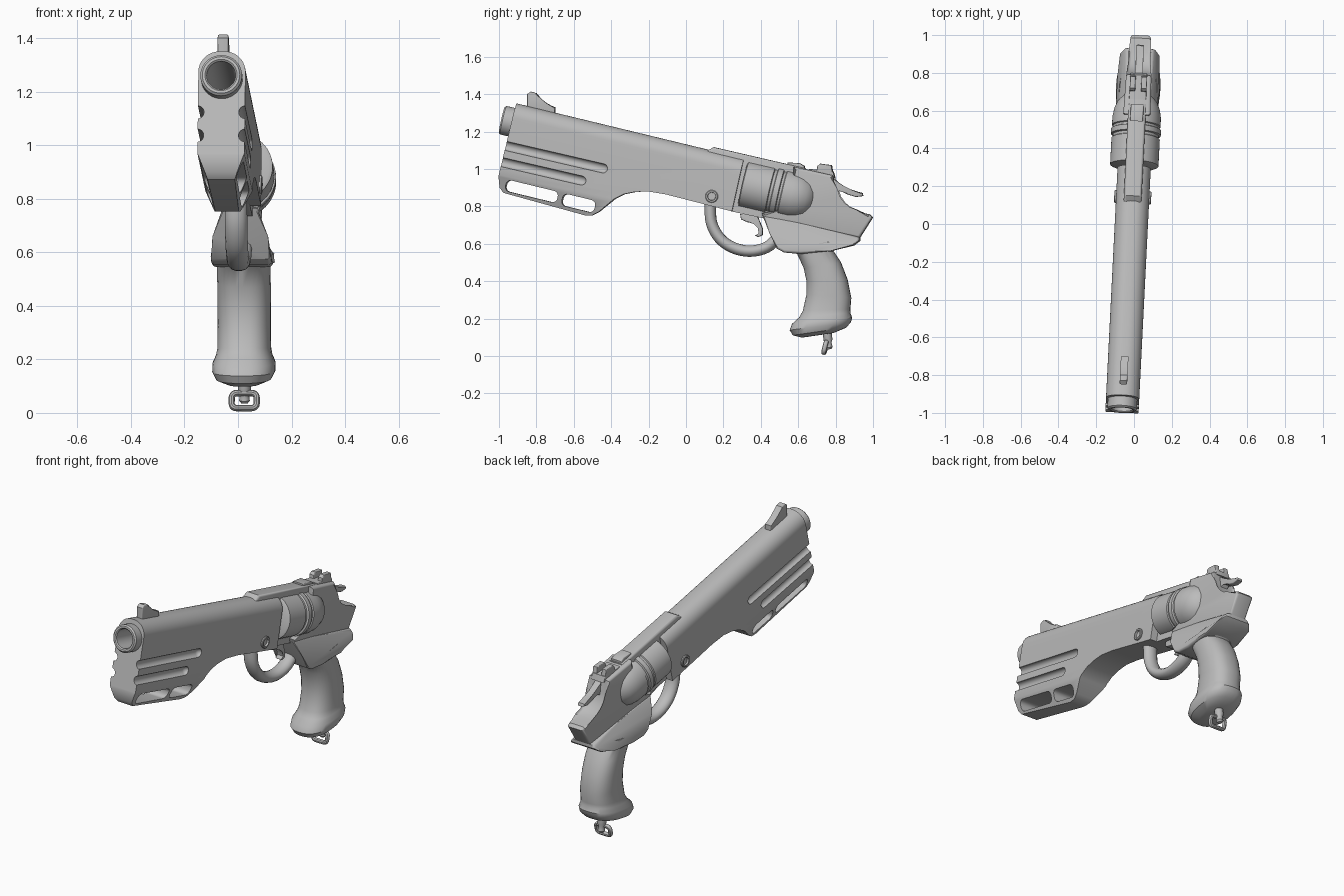
import bpy, bmesh, math
from mathutils import Vector, Matrix

if "Cube" in bpy.data.objects:
    bpy.data.objects.remove(bpy.data.objects["Cube"])

PITCH = math.radians(13)
AXIS = Vector((0, math.cos(PITCH), -math.sin(PITCH)))   # barrel direction, muzzle to rear
steel = bpy.data.materials.new("grey_steel")
steel.diffuse_color = (0.5, 0.5, 0.5, 1)
steel.use_nodes = True
steel.node_tree.nodes["Principled BSDF"].inputs["Base Color"].default_value = steel.diffuse_color
parts = []


def make(name, bm, keep=True):
    bmesh.ops.recalc_face_normals(bm, faces=bm.faces)
    me = bpy.data.meshes.new(name)
    bm.to_mesh(me)
    bm.free()
    ob = bpy.data.objects.new(name, me)
    bpy.context.collection.objects.link(ob)
    if keep:
        me.materials.append(steel)
        parts.append(ob)
    return ob


def prism_bm(pts, half):
    """Side profile (y, z) extruded across x; half may vary over the profile."""
    h = half if callable(half) else (lambda y, z: half)
    bm = bmesh.new()
    a = [bm.verts.new((-h(y, z), y, z)) for y, z in pts]
    b = [bm.verts.new((h(y, z), y, z)) for y, z in pts]
    bm.faces.new(a)
    bm.faces.new(b[::-1])
    for i in range(len(pts)):
        j = (i + 1) % len(pts)
        bm.faces.new((a[i], b[i], b[j], a[j]))
    return bm


def prism(name, pts, half, bevel=0.0, keep=True):
    bm = prism_bm(pts, half)
    if bevel:
        rim = [e for e in bm.edges if e.verts[0].co.x * e.verts[1].co.x > 0]
        bmesh.ops.bevel(bm, geom=rim, offset=bevel, segments=3, profile=0.5,
                        affect='EDGES', clamp_overlap=True)
    return make(name, bm, keep)


def skin(name, rings, closed=False, keep=True):
    """Join matching rings of points into one surface."""
    bm = bmesh.new()
    vs = [[bm.verts.new(p) for p in r] for r in rings]
    n = len(vs[0])
    for k in range(len(vs) if closed else len(vs) - 1):
        r, s = vs[k], vs[(k + 1) % len(vs)]
        for i in range(n):
            bm.faces.new((r[i], r[(i + 1) % n], s[(i + 1) % n], s[i]))
    if not closed:
        bm.faces.new(vs[0])
        bm.faces.new(vs[-1][::-1])
    return make(name, bm, keep)


def lathe(name, origin, axis, prof, closed=False, keep=True, n=40):
    """Revolve (distance, radius) pairs around an axis."""
    u = axis.orthogonal().normalized()
    v = axis.cross(u)
    rings = [[Vector(origin) + axis * t + (u * math.cos(a) + v * math.sin(a)) * max(r, 0.001)
              for a in [math.tau * i / n for i in range(n)]] for t, r in prof]
    return skin(name, rings, closed, keep)


def tube(name, path, normal, wide, thick, closed=False, n=14):
    """Oval bar along a planar path."""
    rings = []
    for i, p in enumerate(path):
        if closed:
            t = path[(i + 1) % len(path)] - path[i - 1]
        else:
            t = path[min(i + 1, len(path) - 1)] - path[max(i - 1, 0)]
        b = normal.cross(t.normalized())
        rings.append([p + normal * wide * math.cos(a) + b * thick * math.sin(a)
                      for a in [math.tau * k / n for k in range(n)]])
    return skin(name, rings, closed)


def rounded_rect(cu, cv, w, h, r, tilt=0.0):
    out = []
    for k, (sx, sy) in enumerate(((1, 1), (-1, 1), (-1, -1), (1, -1))):
        for s in range(6):
            a = math.pi / 2 * (k + s / 5)
            u = sx * (w / 2 - r) + r * math.cos(a)
            v = sy * (h / 2 - r) + r * math.sin(a)
            out.append((cu + u * math.cos(tilt) - v * math.sin(tilt),
                        cv + u * math.sin(tilt) + v * math.cos(tilt)))
    return out


# Barrel shroud: rounded top, lug tapering below
bm = prism_bm([(-.906, 1.35), (-1, .96), (-.995, .90), (-.975, .872), (-.54, .752), (-.50, .752),
               (-.465, .77), (-.38, .84), (-.33, .865), (-.27, .877), (-.2, .88), (-.1, .863),
               (.25, .773), (.313, 1.056)], .088)
top = [e for e in bm.edges if abs(e.verts[0].co.x - e.verts[1].co.x) < .01
       and min(v.co.z for v in e.verts) > 1.0 and e.calc_length() > 1]
bmesh.ops.bevel(bm, geom=top, offset=.078, segments=9, profile=0.5, affect='EDGES')
lug_z = lambda y: .97 - .235 * (y + 1)
bmesh.ops.bisect_plane(bm, geom=bm.verts[:] + bm.edges[:] + bm.faces[:],
                       plane_co=(0, -1, .97), plane_no=(0, .235, 1))
for v in bm.verts:
    d = lug_z(v.co.y) - v.co.z
    if d > 0.002:
        v.co.x *= 1 - .5 * min(1, d / .11)
barrel = make("barrel_shroud", bm)

# Cutters: bore, side grooves and lug slots
bore_at = Vector((0, -.955, 1.255))
cutters = [lathe("bore_cutter", bore_at, AXIS, [(-.1, .054), (.6, .054)], keep=False)]
for side in (-1, 1):
    for y, z in ((-.44, 1.003), (-.555, .938)):
        prof = [(-.8, .025), (0, .025), (.012, .022), (.021, .013), (.025, 0)]
        cutters.append(lathe("groove_cutter", (side * .09, y, z), AXIS, prof, keep=False, n=20))
for y, z, w, h in ((-.823, .88, .285, .062), (-.572, .817, .18, .066)):
    cutters.append(prism("slot_cutter", rounded_rect(y, z, w, h, .026, -PITCH - .01), .3, keep=False))
for c in cutters:
    m = barrel.modifiers.new("cut", 'BOOLEAN')
    m.operation, m.object, m.solver = 'DIFFERENCE', c, 'EXACT'
    c.hide_render = True
dg = bpy.context.evaluated_depsgraph_get()
cut_mesh = bpy.data.meshes.new_from_object(barrel.evaluated_get(dg))
barrel.modifiers.clear()
barrel.data = cut_mesh
for c in cutters:
    bpy.data.objects.remove(c)

# Muzzle ring
lathe("muzzle_ring", bore_at, AXIS, [(.05, .054), (-.026, .054), (-.032, .06), (-.032, .07),
                                     (-.024, .078), (.05, .078)], closed=True)

# Front sight
prism("front_sight", [(-.85, 1.32), (-.85, 1.40), (-.83, 1.413), (-.80, 1.405), (-.755, 1.35),
                      (-.70, 1.33), (-.70, 1.29)], .02, .006)

# Frame core with top strap, rear frame and grip flare
prism("frame_core", [(.10, 1.09), (.15, 1.116), (.64, 1.003), (.64, .70), (.42, .735),
                     (.25, .772), (.15, .80)], .047, .012)
prism("rear_frame", [(.58, 1.012), (.79, .965), (.80, .89), (.815, .845), (.84, .81), (.87, .785),
                     (.91, .77), (.985, .757), (1.0, .74), (.93, .63), (.42, .735), (.41, .765),
                     (.56, .78)], lambda y, z: .072 - .018 * max(0, min(1, (y - .75) / .15)), .014)
flare_half = lambda y, z: .068 + .045 * max(0, min(1, (.757 - .235 * (y - .41) - z) / .05))
prism("grip_flare", [(.41, .757), (.45, .66), (.49, .575), (.53, .553), (.62, .545), (.78, .562),
                     (.90, .592), (.93, .615), (.932, .636), (.67, .697)], flare_half, .014)

# Cylinder with bands and domed rear
lathe("cylinder", (0, .305, .92), AXIS,
      [(0, .115), (.006, .128), (.15, .128), (.154, .122), (.168, .122), (.172, .132), (.20, .132),
       (.204, .123), (.216, .123), (.22, .129), (.27, .128), (.31, .121), (.35, .105), (.38, .078),
       (.397, .045), (.402, 0)], n=48)

# Frame pin on both sides
for side in (-1, 1):
    lathe("frame_pin", (side * .07, .142, .853), Vector((side, 0, 0)),
          [(0, .034), (.025, .034), (.028, .030), (.028, .022), (.016, .020), (.016, 0)], n=24)

# Rear sight and latch
prism("sight_latch", [(.545, 1.0), (.545, 1.035), (.61, 1.03), (.635, 1.015), (.635, .99)], .034, .006)
prism("rear_sight_base", [(.66, .97), (.66, 1.0), (.79, .985), (.80, .95)], .045, .006)
for side in (-1, 1):
    ear = prism("rear_sight_ear", [(.70, .97), (.705, 1.015), (.72, 1.028), (.78, 1.02), (.79, .96)], .015, .004)
    ear.data.transform(Matrix.Translation((side * .03, 0, 0)))

# Hammer
prism("hammer", [(.77, .96), (.80, .945), (.84, .905), (.88, .885), (.945, .872), (.95, .855),
                 (.91, .85), (.86, .865), (.82, .89), (.79, .86)], .02, .006)

# Trigger guard
ctrl = [Vector((0, y, z)) for y, z in ((.13, .88), (.13, .80), (.137, .71), (.18, .63), (.25, .58),
                                       (.34, .56), (.43, .58), (.49, .635), (.53, .70))]
path = []
for i in range(len(ctrl) - 1):
    p0, p1, p2, p3 = (ctrl[max(0, min(len(ctrl) - 1, i + k))] for k in (-1, 0, 1, 2))
    for s in range(4):
        t = s / 4
        path.append(.5 * (2 * p1 + (p2 - p0) * t + (2 * p0 - 5 * p1 + 4 * p2 - p3) * t * t
                          + (3 * p1 - p0 - 3 * p2 + p3) * t ** 3))
tube("trigger_guard", path, Vector((1, 0, 0)), .042, .031)

# Trigger
prism("trigger", [(.29, .76), (.295, .73), (.33, .715), (.365, .71), (.39, .685), (.395, .655),
                  (.37, .645), (.385, .635), (.41, .645), (.412, .68), (.395, .72), (.38, .76)], .02, .005)

# Grip: stacked rounded sections from flare to butt
rings = []
for y0, z0, y1, z1, w in ((.53, .58, .86, .62, .10), (.595, .545, .79, .56, .10),
                          (.63, .47, .83, .50, .10), (.645, .40, .865, .41, .10),
                          (.645, .33, .885, .31, .10), (.625, .24, .88, .25, .10),
                          (.605, .205, .88, .23, .105), (.568, .172, .89, .205, .117),
                          (.555, .138, .882, .178, .118), (.572, .11, .855, .15, .104),
                          (.62, .098, .79, .123, .062)):
    ring = []
    for k in range(32):
        a = math.tau * k / 32
        c, s = math.cos(a), math.sin(a)
        u = (1 + math.copysign(abs(c) ** .8, c)) / 2
        ring.append((w * math.copysign(abs(s) ** .8, s), y0 + (y1 - y0) * u, z0 + (z1 - z0) * u))
    rings.append(ring)
skin("grip", rings)

# Lanyard swivel and ring
down = Vector((0, .12, -1)).normalized()
lathe("lanyard_swivel", (0, .755, .13), down, [(0, .024), (.045, .024), (.06, .017), (.085, .02), (.095, .012)], n=16)
loop = [Vector((x, .745 + .25 * (z - .045), z)) for x, z in rounded_rect(0, .046, .094, .056, .018)]
tube("lanyard_ring", loop, Vector((0, 1, -.25)).normalized(), .013, .012, closed=True, n=10)

# Slight turn of the whole model, then smooth shading with sharp edges kept
turn = Matrix.Translation((-.014, 0, 0)) @ Matrix.Rotation(-.05, 4, 'Z')
bpy.ops.object.select_all(action='DESELECT')
for ob in parts:
    ob.data.transform(turn)
    ob.select_set(True)
bpy.context.view_layer.objects.active = parts[0]
bpy.ops.object.shade_smooth_by_angle(angle=math.radians(35))
